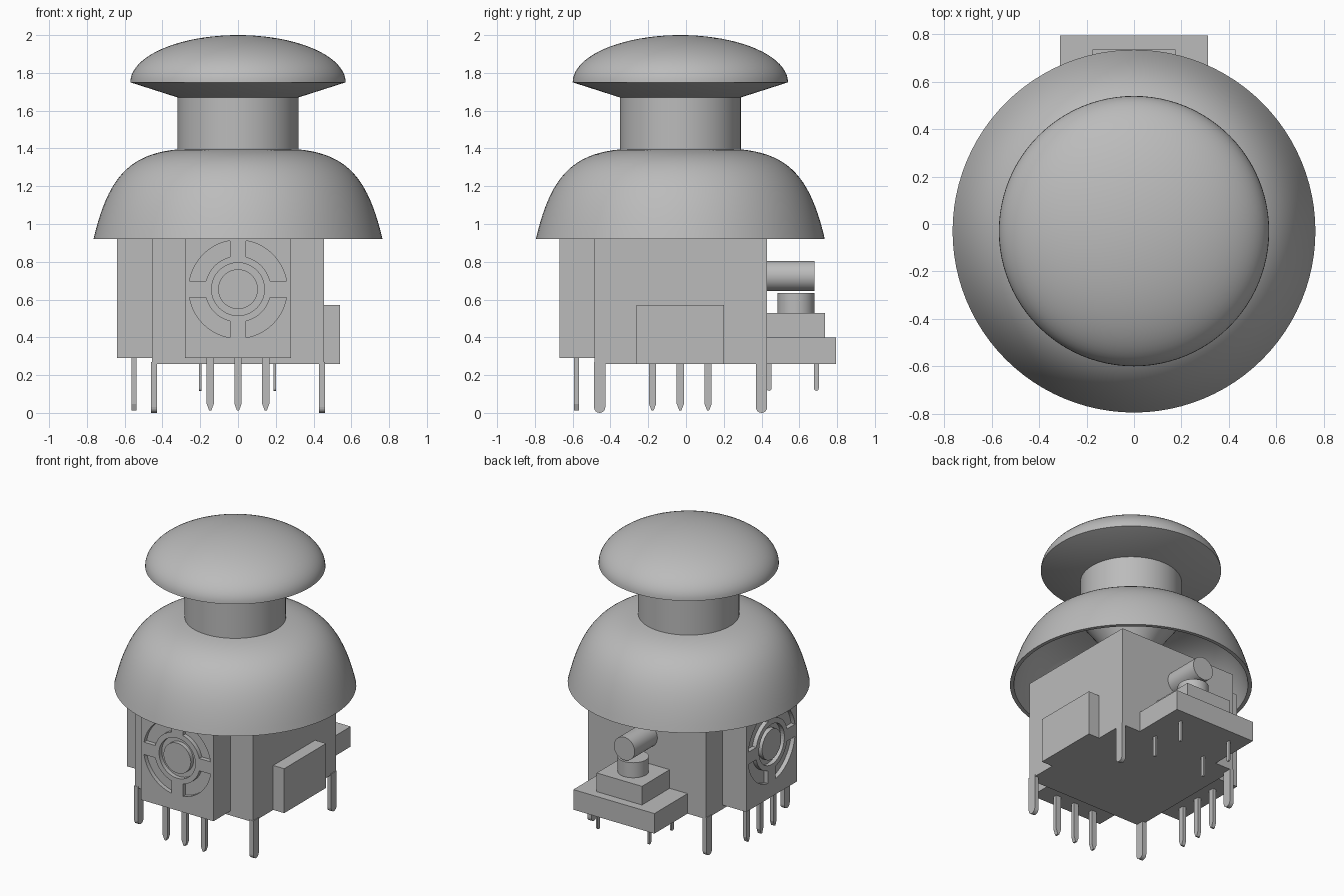
import bpy
import bmesh
from math import sin, cos, pi, asin, radians
from mathutils import Matrix, Vector

cube = bpy.data.objects.get("Cube")
if cube:
    bpy.data.objects.remove(cube, do_unlink=True)

CY = -0.03          # y of the stick axis
BOTTOM, TOP = 0.26, 0.96

grey = bpy.data.materials.new("plain grey")
grey.use_nodes = True
colour = (0.5, 0.5, 0.5, 1)
grey.diffuse_color = colour
grey.node_tree.nodes["Principled BSDF"].inputs["Base Color"].default_value = colour


def finish(name, bm, smooth=False):
    bmesh.ops.remove_doubles(bm, verts=bm.verts, dist=1e-5)
    bmesh.ops.recalc_face_normals(bm, faces=bm.faces)
    mesh = bpy.data.meshes.new(name)
    bm.to_mesh(mesh)
    bm.free()
    mesh.materials.append(grey)
    obj = bpy.data.objects.new(name, mesh)
    bpy.context.collection.objects.link(obj)
    if smooth:
        bpy.ops.object.select_all(action='DESELECT')
        obj.select_set(True)
        bpy.context.view_layer.objects.active = obj
        bpy.ops.object.shade_smooth_by_angle(angle=radians(30))
    return obj


def box(name, x, y, z):
    bm = bmesh.new()
    size = [b - a for a, b in (x, y, z)]
    mid = [(a + b) / 2 for a, b in (x, y, z)]
    bmesh.ops.create_cube(bm, size=1, matrix=Matrix.Translation(mid) @ Matrix.Diagonal((*size, 1)))
    return finish(name, bm)


def lathe(name, profile, steps=96):
    bm = bmesh.new()
    verts = [bm.verts.new((r, CY, z)) for r, z in profile]
    edges = [bm.edges.new(pair) for pair in zip(verts, verts[1:])]
    bmesh.ops.spin(bm, geom=verts + edges, cent=(0, CY, 0), axis=(0, 0, 1),
                   angle=2 * pi, steps=steps)
    return finish(name, bm, True)


def cylinder(name, centre, radius, depth, tilt=0):
    bm = bmesh.new()
    bmesh.ops.create_cone(bm, cap_ends=True, segments=48, radius1=radius, radius2=radius,
                          depth=depth, matrix=Matrix.Translation(centre) @ Matrix.Rotation(tilt, 4, 'X'))
    return finish(name, bm, True)


def prism(bm, outline, offset):
    """Extrude a closed outline of points along offset."""
    face = bm.faces.new([bm.verts.new(p) for p in outline])
    new = bmesh.ops.extrude_face_region(bm, geom=[face])["geom"]
    bmesh.ops.translate(bm, vec=offset, verts=[v for v in new if isinstance(v, bmesh.types.BMVert)])


def bezier(p0, p1, p2, p3, n=20):
    p0, p1, p2, p3 = map(Vector, (p0, p1, p2, p3))
    ts = [i / n for i in range(n + 1)]
    return [tuple(p0 * (1 - t) ** 3 + p1 * 3 * t * (1 - t) ** 2
                  + p2 * 3 * t * t * (1 - t) + p3 * t ** 3) for t in ts]


# Thumb cap
dome = [(0.57 * cos(a), 1.75 + 0.25 * sin(a)) for a in [i * pi / 40 for i in range(20)]]
lathe("thumb_cap", [(0, 1.67), (0.32, 1.67)] + dome + [(0, 2)])

# Stem, hollow bell skirt and the inner cone
outer = bezier((0.32, 1.395), (0.58, 1.37), (0.69, 1.24), (0.765, 0.92))
inner = bezier((0.3, 1.37), (0.56, 1.345), (0.665, 1.22), (0.74, 0.92))
lathe("stem_and_skirt", [(0.32, 1.68)] + outer + inner[::-1]
      + [(0.1, 1.1), (0.1, TOP - 0.01), (0, TOP - 0.01)])

# Main housing and side block
box("housing", (-0.455, 0.455), (-0.485, 0.43), (BOTTOM, TOP))
box("side_block", (0.45, 0.54), (-0.262, 0.2), (BOTTOM, 0.57))


# Sensor boxes, modelled facing the front, then turned into place
def ring_points(r, a0, a1, y, n=16):
    return [Vector((r * cos(a0 + (a1 - a0) * i / n), y, 0.655 + r * sin(a0 + (a1 - a0) * i / n)))
            for i in range(n + 1)]


def sensor_cutter():
    bm = bmesh.new()
    gap, y, depth = 0.043, -0.7, Vector((0, 0.06, 0))
    # Four curved recesses
    for k in range(4):
        a, b = asin(gap / 0.26), asin(gap / 0.175)
        q = k * pi / 2
        arc = ring_points(0.26, q + a, q + pi / 2 - a, y)
        back = ring_points(0.175, q + pi / 2 - b, q + b, y)
        prism(bm, arc + back, depth)
    # Circular groove
    n = 48
    rim = [[bm.verts.new(p + off) for p in ring_points(r, 0, 2 * pi, y, n)[:n]]
           for r, off in ((0.14, Vector()), (0.14, depth), (0.105, depth), (0.105, Vector()))]
    for i in range(4):
        for j in range(n):
            a, b, m = rim[i], rim[(i + 1) % 4], (j + 1) % n
            bm.faces.new((a[j], a[m], b[m], b[j]))
    return finish("sensor_cutter", bm)


def pin(name, centre, half, thick, bottom, top, tip, place=Matrix()):
    """Flat pin, wide along x, with a pointed or round tip."""
    x, y = centre
    if tip == "point":
        end = [(half, bottom + 0.035), (half * 0.3, bottom), (-half * 0.3, bottom), (-half, bottom + 0.035)]
    else:
        end = [(half * cos(i * pi / 8), bottom + half - half * sin(i * pi / 8)) for i in range(9)]
    outline = [(-half, top), (half, top)] + end
    bm = bmesh.new()
    prism(bm, [(x + u, y - thick / 2, z) for u, z in outline], Vector((0, thick, 0)))
    bm.transform(place)
    return finish(name, bm)


axis = Matrix.Translation((0, CY, 0))
turn = axis @ Matrix.Rotation(-pi / 2, 4, 'Z') @ axis.inverted()
for side, place in (("front", Matrix()), ("right", turn)):
    sensor = box(side + "_sensor", (-0.28, 0.28), (-0.67, -0.48), (0.29, TOP))
    cutter = sensor_cutter()
    cut = sensor.modifiers.new("recesses", 'BOOLEAN')
    cut.object = cutter
    cut.solver = 'EXACT'
    bpy.context.view_layer.objects.active = sensor
    bpy.ops.object.modifier_apply(modifier=cut.name)
    bpy.data.objects.remove(cutter, do_unlink=True)
    sensor.data.transform(place)
    for i in (-1, 0, 1):
        pin(side + "_sensor_pin", (i * 0.147, -0.58), 0.019, 0.026, 0.013, 0.3, "point", place)

# Mounting legs at the housing corners
quarter = Matrix.Rotation(pi / 2, 4, 'Z')
for x in (-0.445, 0.445):
    for y in (-0.457, 0.4):
        pin("mounting_leg", (y, -x), 0.03, 0.03, 0, BOTTOM + 0.01, "round", quarter)

# Push switch at the back
box("switch_base", (-0.313, 0.313), (0.42, 0.795), (BOTTOM, 0.4))
box("switch_body", (-0.175, 0.175), (0.42, 0.735), (0.39, 0.53))
cylinder("switch_button", (0, 0.582, 0.58), 0.098, 0.11)
cylinder("switch_plunger", (0, 0.55, 0.725), 0.08, 0.26, pi / 2)
for x in (-0.2, 0.195):
    for y in (0.44, 0.69):
        pin("switch_pin", (y, -x), 0.013, 0.012, 0.117, BOTTOM + 0.01, "round", quarter)
